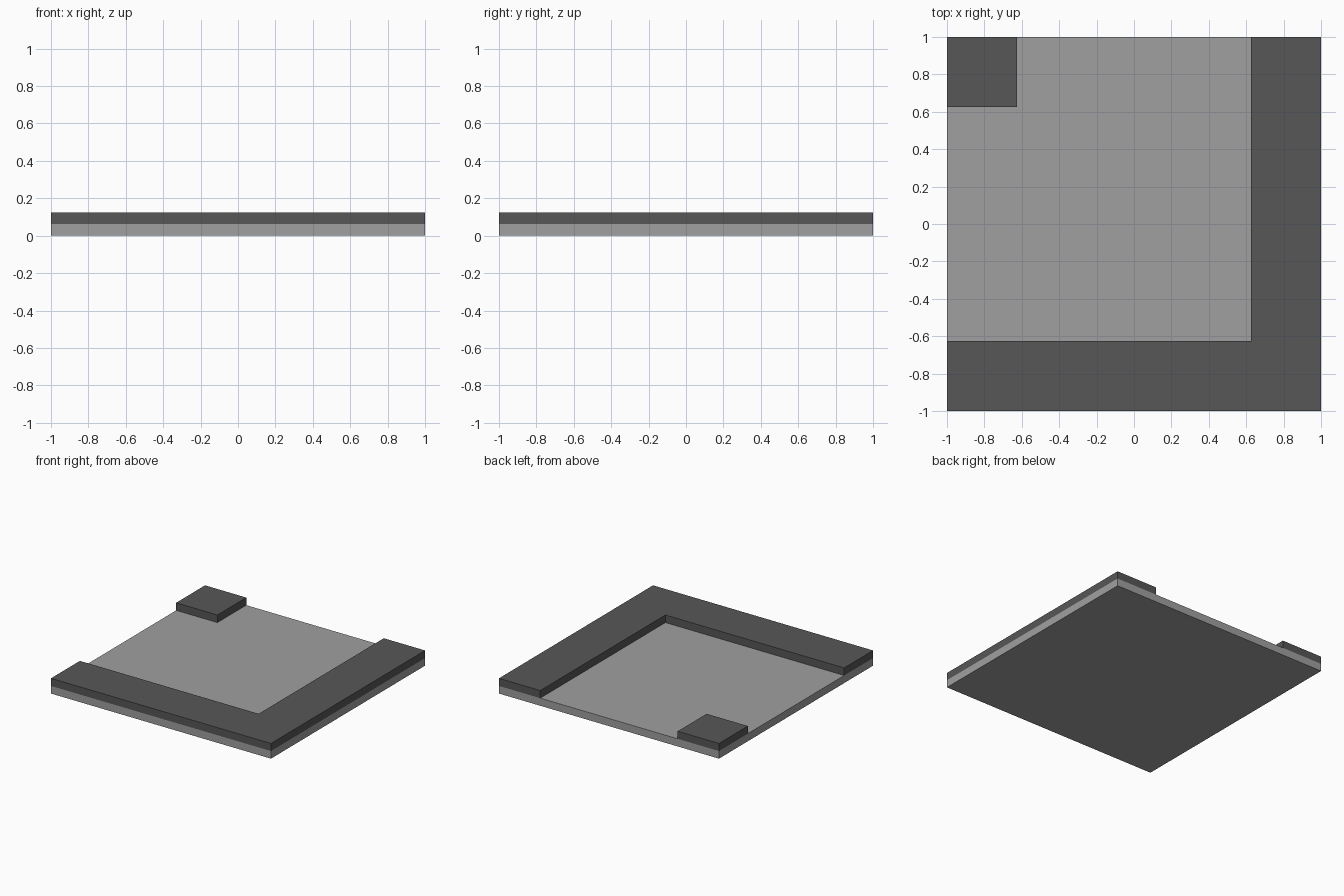
import bpy, bmesh

if "Cube" in bpy.data.objects:
    bpy.data.objects.remove(bpy.data.objects["Cube"])

H = 0.0625   # layer thickness
W = 0.375    # border width


def material(name, value):
    m = bpy.data.materials.new(name)
    m.diffuse_color = (value, value, value, 1)
    m.use_nodes = True
    m.node_tree.nodes["Principled BSDF"].inputs["Base Color"].default_value = m.diffuse_color
    return m


light_grey = material("light grey", 0.35)
dark_grey = material("dark grey", 0.095)


def prism(name, outline, z0, z1, mat):
    """Extrude a counter-clockwise outline from z0 up to z1."""
    bm = bmesh.new()
    base = bm.faces.new([bm.verts.new((x, y, z0)) for x, y in outline])
    top = bmesh.ops.extrude_face_region(bm, geom=[base], use_keep_orig=True)
    verts = [v for v in top["geom"] if isinstance(v, bmesh.types.BMVert)]
    bmesh.ops.translate(bm, verts=verts, vec=(0, 0, z1 - z0))
    bmesh.ops.recalc_face_normals(bm, faces=bm.faces)
    mesh = bpy.data.meshes.new(name)
    bm.to_mesh(mesh)
    bm.free()
    mesh.materials.append(mat)
    obj = bpy.data.objects.new(name, mesh)
    bpy.context.collection.objects.link(obj)
    return obj


i = 1 - W  # inner edge of the border

# Square base slab
prism("base_slab", [(-1, -1), (1, -1), (1, 1), (-1, 1)], 0, H, light_grey)

# L-shaped raised kerb along the front and right
prism("corner_kerb", [(-1, -1), (1, -1), (1, 1), (i, 1), (i, -i), (-1, -i)],
      H, 2 * H, dark_grey)

# Small raised block in the back left corner
prism("corner_block", [(-1, i), (-i, i), (-i, 1), (-1, 1)], H, 2 * H, dark_grey)
